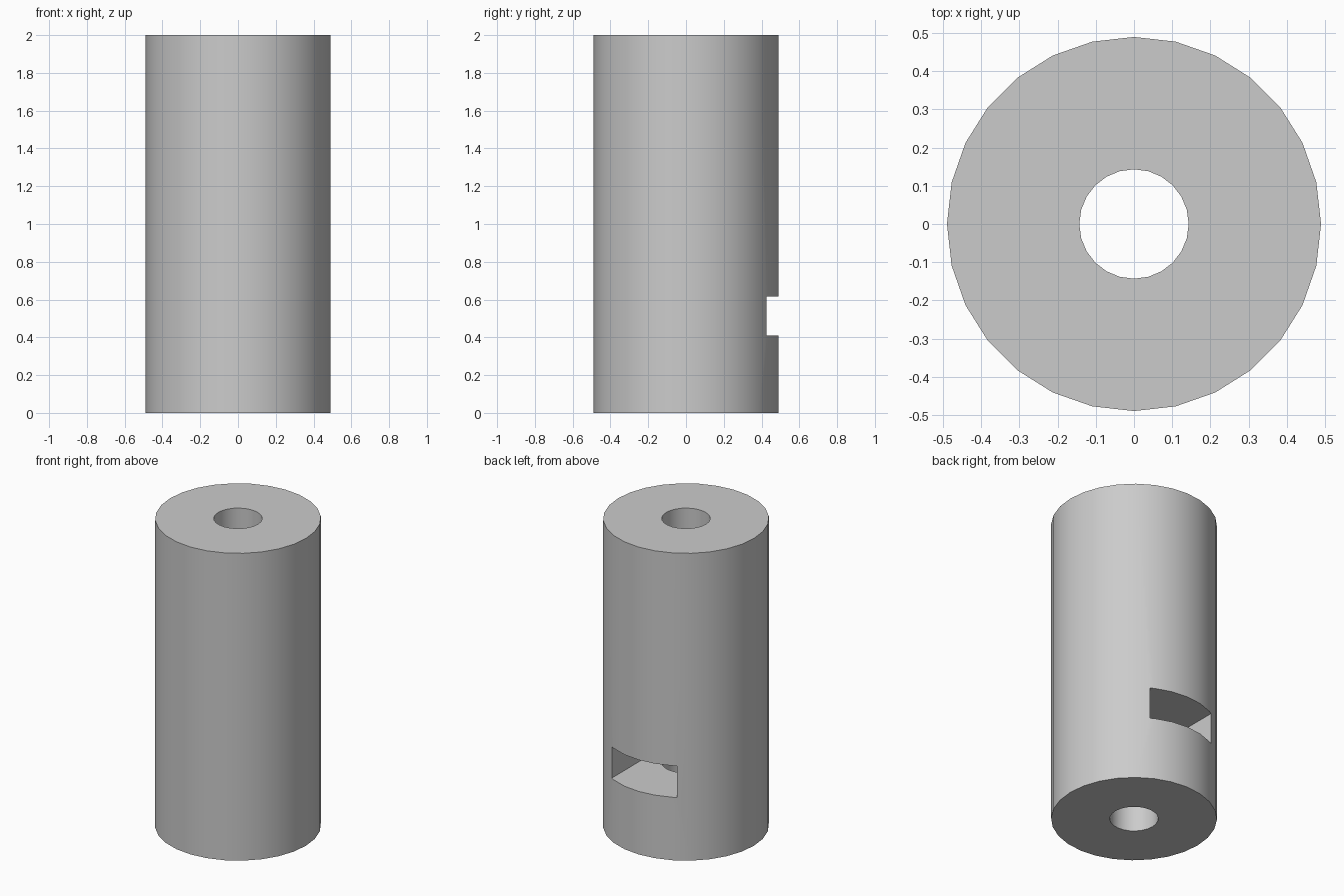
import bpy, bmesh, math

cube = bpy.data.objects.get("Cube")
if cube:
    bpy.data.objects.remove(cube, do_unlink=True)

grey = bpy.data.materials.new("plain grey")
grey.use_nodes = True
COLOUR = (0.6, 0.6, 0.6, 1)
grey.diffuse_color = COLOUR
grey.node_tree.nodes["Principled BSDF"].inputs["Base Color"].default_value = COLOUR

HEIGHT, OUTER, BORE = 2.0, 0.489, 0.143
POCKET_LOW, POCKET_HIGH, HALF_WIDTH = 0.41, 0.615, 0.235


def prism(name, outline, low, high):
    """Extrude an outline in the xy plane from low to high."""
    bm = bmesh.new()
    base = bm.faces.new([bm.verts.new((x, y, low)) for x, y in outline])
    top = bmesh.ops.extrude_face_region(bm, geom=[base])["geom"]
    bmesh.ops.translate(bm, vec=(0, 0, high - low),
                        verts=[g for g in top if isinstance(g, bmesh.types.BMVert)])
    bmesh.ops.recalc_face_normals(bm, faces=bm.faces)
    mesh = bpy.data.meshes.new(name)
    bm.to_mesh(mesh)
    bm.free()
    mesh.materials.append(grey)
    obj = bpy.data.objects.new(name, mesh)
    bpy.context.collection.objects.link(obj)
    return obj


def circle(radius, sides):
    angles = [math.tau * i / sides for i in range(sides)]
    return [(radius * math.cos(a), radius * math.sin(a)) for a in angles]


# Round body
body = prism("spacer_body", circle(OUTER, 28), 0, HEIGHT)

# Bore through the whole height
bore = prism("bore_cutter", circle(BORE, 24), -0.1, HEIGHT + 0.1)

# Nut pocket: open at the back, ending in half a hexagon past the bore
corner = HALF_WIDTH / math.cos(math.pi / 6)
pocket = prism("nut_pocket_cutter",
               [(HALF_WIDTH, 0.6), (-HALF_WIDTH, 0.6),
                (-HALF_WIDTH, -corner / 2), (0, -corner), (HALF_WIDTH, -corner / 2)],
               POCKET_LOW, POCKET_HIGH)

# Cut both openings, then drop the cutters
bpy.ops.object.select_all(action="DESELECT")
body.select_set(True)
bpy.context.view_layer.objects.active = body
for cutter in (bore, pocket):
    cut = body.modifiers.new(cutter.name, "BOOLEAN")
    cut.operation = "DIFFERENCE"
    cut.solver = "EXACT"
    cut.object = cutter
    bpy.ops.object.modifier_apply(modifier=cut.name)
    bpy.data.objects.remove(cutter, do_unlink=True)

bpy.ops.object.shade_smooth_by_angle(angle=math.radians(30))
